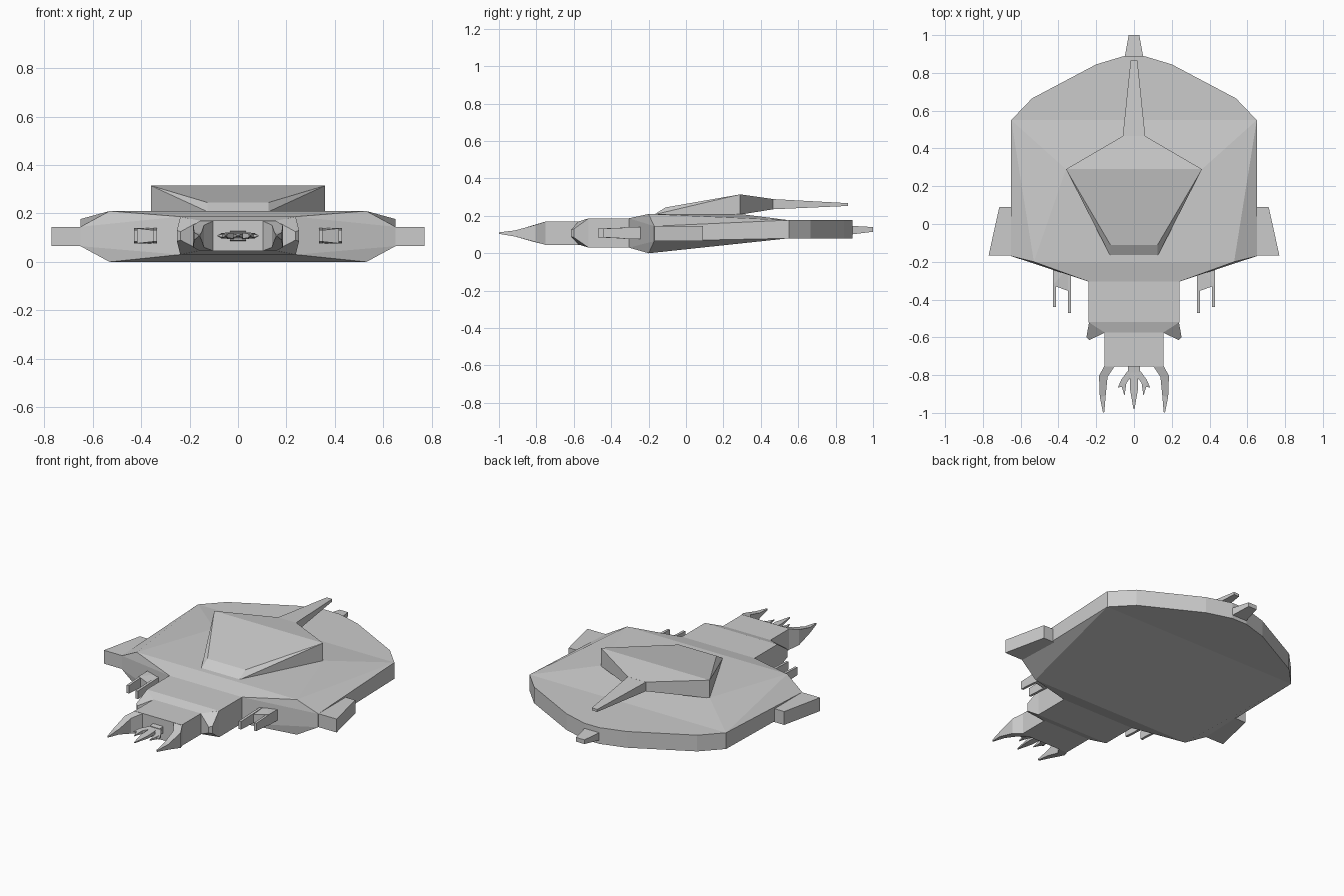
import bpy, bmesh

if "Cube" in bpy.data.objects:
    bpy.data.objects.remove(bpy.data.objects["Cube"])


def finish(name, bm, mirror):
    bmesh.ops.recalc_face_normals(bm, faces=bm.faces)
    mesh = bpy.data.meshes.new(name)
    bm.to_mesh(mesh)
    bm.free()
    ob = bpy.data.objects.new(name, mesh)
    bpy.context.collection.objects.link(ob)
    if mirror:
        ob.modifiers.new("Mirror", 'MIRROR').use_mirror_merge = False
    return ob


def hull(name, pts, both=False, mirror=False):
    """Convex solid from rows (x, y, z_low, z_high); both adds the -x points."""
    bm = bmesh.new()
    co = set()
    for x, y, a, b in pts:
        for s in ((1, -1) if both else (1,)):
            co.update({(s * x, y, a), (s * x, y, b)})
    for c in sorted(co):
        bm.verts.new(c)
    res = bmesh.ops.convex_hull(bm, input=bm.verts)
    loose = [v for v in bm.verts if not v.link_faces]
    bmesh.ops.delete(bm, geom=loose, context='VERTS')
    bmesh.ops.dissolve_limit(bm, angle_limit=0.01, verts=bm.verts, edges=bm.edges)
    return finish(name, bm, mirror)


def blade(name, rows, mirror=True):
    """Curved blade lofted through rows (inner xy, outer xy, z_low, z_high)."""
    bm = bmesh.new()
    rings = []
    for (ix, iy), (ox, oy), a, b in rows:
        rings.append([bm.verts.new(c) for c in
                      ((ix, iy, a), (ox, oy, a), (ox, oy, b), (ix, iy, b))])
    for r, q in zip(rings, rings[1:]):
        for i in range(4):
            j = (i + 1) % 4
            bm.faces.new((r[i], r[j], q[j], q[i]))
    bm.faces.new(rings[0])
    bm.faces.new(rings[-1][::-1])
    return finish(name, bm, mirror)


# Main body: wedge in front, flat rounded slab behind
hull("main_hull", [(.24, -.305, .03, .187), (.53, -.2, 0, .21),
                   (.65, -.17, .065, .145), (.36, .29, .1, .21),
                   (.65, .55, .08, .177)], both=True)
hull("rear_hull", [(.65, .55, .08, .177), (.54, .665, .08, .177),
                   (.2, .845, .08, .177), (.05, .89, .08, .177)], both=True)
hull("tail_stub", [(.05, .88, .1, .147), (.028, 1.0, .115, .14)], both=True)

# Side fins
hull("side_fin", [(.6, -.168, .065, .145), (.77, -.168, .065, .145),
                  (.713, .09, .065, .145), (.6, .09, .065, .145)], mirror=True)

# Raised deck on top, with rear spike
hull("top_deck", [(.125, -.17, .2, .207), (.125, -.11, .2, .245),
                  (.36, .29, .207, .315), (.06, .465, .235, .29)], both=True)
hull("deck_spike", [(.06, .46, .235, .29), (.018, .865, .253, .268)], both=True)

# Neck, cheeks and head
hull("neck", [(.24, -.25, .03, .187), (.24, -.52, .03, .187),
              (.155, -.575, .047, .17)], both=True)
hull("cheek", [(.15, -.52, .03, .187), (.238, -.52, .03, .187),
               (.252, -.6, .085, .13), (.237, -.615, .09, .125),
               (.155, -.575, .047, .17)], mirror=True)
hull("head", [(.157, -.55, .045, .17), (.157, -.755, .045, .17)], both=True)

# Curved mandibles
blade("mandible", [((.1, -.75), (.157, -.75), .045, .17),
                   ((.14, -.81), (.185, -.805), .06, .152),
                   ((.15, -.91), (.181, -.915), .09, .122),
                   ((.157, -.995), (.164, -1.0), .104, .112)])

# Small mouth prongs
hull("mouth_base", [(.033, -.74, .085, .13), (.033, -.785, .09, .125)], both=True)
hull("middle_prong", [(.02, -.77, .095, .122), (.02, -.88, .1, .117),
                      (.003, -.98, .106, .11)], both=True)
hull("side_prong", [(.015, -.78, .095, .122), (.035, -.78, .095, .122),
                    (.068, -.825, .097, .119), (.085, -.865, .106, .11),
                    (.055, -.862, .1, .116), (.02, -.815, .097, .119)], mirror=True)
hull("prong_tip", [(.04, -.84, .098, .118), (.07, -.845, .098, .118),
                   (.05, -.91, .106, .11)], mirror=True)

# Twin-barrel guns under the front edge
hull("gun_body", [(.34, -.22, .075, .14), (.43, -.2, .075, .14),
                  (.43, -.325, .075, .14), (.34, -.357, .085, .13)], mirror=True)
for name, x, y in (("inner_barrel", .334, -.47), ("outer_barrel", .414, -.44)):
    hull(name, [(x, -.26, .075, .14), (x + .015, -.26, .075, .14),
                (x, y, .085, .132), (x + .015, y, .085, .132)], mirror=True)
